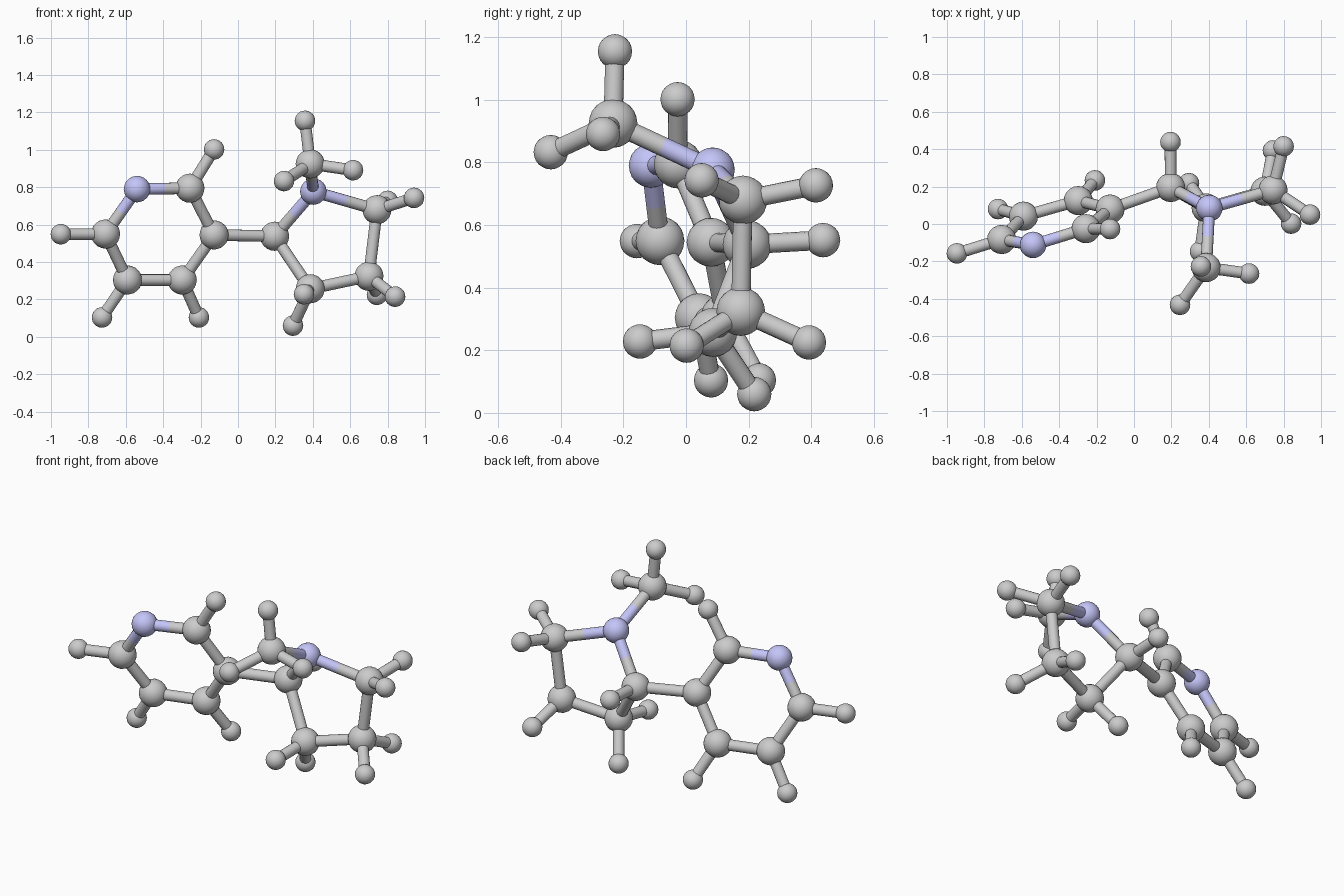
import bpy, bmesh
from mathutils import Vector, Matrix

if "Cube" in bpy.data.objects:
    bpy.data.objects.remove(bpy.data.objects["Cube"])

RADIUS = {"C": 0.078, "N": 0.071, "H": 0.055}
WORD = {"C": "carbon", "N": "nitrogen", "H": "hydrogen"}
BOND_R = 0.031

blue = bpy.data.materials.new("nitrogen_blue")
blue.diffuse_color = (0.56, 0.56, 0.95, 1)
blue.use_nodes = True
blue.node_tree.nodes["Principled BSDF"].inputs["Base Color"].default_value = blue.diffuse_color

# Heavy atoms: six-sided ring a*, five-sided ring b*, methyl group m
ATOMS = {
    "a1": ("N", (-0.54, -0.112, 0.79)),
    "a2": ("C", (-0.257, -0.025, 0.795)),
    "a3": ("C", (-0.128, 0.08, 0.545)),
    "a4": ("C", (-0.298, 0.125, 0.304)),
    "a5": ("C", (-0.591, 0.042, 0.304)),
    "a6": ("C", (-0.708, -0.083, 0.55)),
    "b1": ("N", (0.403, 0.085, 0.777)),
    "b2": ("C", (0.196, 0.195, 0.538)),
    "b3": ("C", (0.386, 0.086, 0.257)),
    "b4": ("C", (0.70, 0.175, 0.324)),
    "b5": ("C", (0.743, 0.182, 0.68)),
    "m": ("C", (0.386, -0.233, 0.925)),
}
# Hydrogens: parent atom and position
HYDROGENS = [
    ("a2", (-0.128, -0.027, 1.002)), ("a4", (-0.209, 0.233, 0.104)),
    ("a5", (-0.727, 0.08, 0.104)), ("a6", (-0.947, -0.157, 0.549)),
    ("b2", (0.195, 0.438, 0.552)),
    ("b3", (0.294, 0.218, 0.06)), ("b3", (0.353, -0.147, 0.228)),
    ("b4", (0.84, 0.002, 0.215)), ("b4", (0.743, 0.393, 0.225)),
    ("b5", (0.941, 0.05, 0.743)), ("b5", (0.80, 0.415, 0.727)),
    ("m", (0.358, -0.227, 1.155)), ("m", (0.246, -0.432, 0.833)),
    ("m", (0.615, -0.265, 0.891)),
]
BONDS = [("a1", "a2"), ("a2", "a3"), ("a3", "a4"), ("a4", "a5"), ("a5", "a6"), ("a6", "a1"),
         ("b1", "b2"), ("b2", "b3"), ("b3", "b4"), ("b4", "b5"), ("b5", "b1"),
         ("a3", "b2"), ("b1", "m")]


def finish(bm, name, kind):
    for f in bm.faces:
        f.smooth = True
    mesh = bpy.data.meshes.new(name)
    bm.to_mesh(mesh)
    bm.free()
    ob = bpy.data.objects.new(name, mesh)
    bpy.context.collection.objects.link(ob)
    if kind == "N":
        mesh.materials.append(blue)
    return ob


def ball(kind, pos, label):
    bm = bmesh.new()
    bmesh.ops.create_icosphere(bm, subdivisions=3, radius=RADIUS[kind])
    ob = finish(bm, f"{WORD[kind]}_ball_{label}", kind)
    ob.location = pos


def half_bond(kind, start, end, label):
    # Open tube from an atom centre to the middle of the bond
    d = end - start
    bm = bmesh.new()
    bmesh.ops.create_cone(bm, cap_ends=False, segments=16, radius1=BOND_R,
                          radius2=BOND_R, depth=d.length)
    ob = finish(bm, f"bond_{label}", kind)
    ob.matrix_world = (Matrix.Translation((start + end) / 2)
                       @ d.to_track_quat("Z", "Y").to_matrix().to_4x4())


# Attach the hydrogens to the bond list
for i, (parent, pos) in enumerate(HYDROGENS, 1):
    ATOMS[f"h{i}"] = ("H", pos)
    BONDS.append((parent, f"h{i}"))

# Balls
for label, (kind, pos) in ATOMS.items():
    ball(kind, pos, label)

# Sticks, each half taking its atom's colour
for p, q in BONDS:
    (kp, a), (kq, b) = ATOMS[p], ATOMS[q]
    a, b = Vector(a), Vector(b)
    mid = (a + b) / 2
    half_bond(kp, a, mid, f"{p}_{q}_start")
    half_bond(kq, b, mid, f"{p}_{q}_end")
